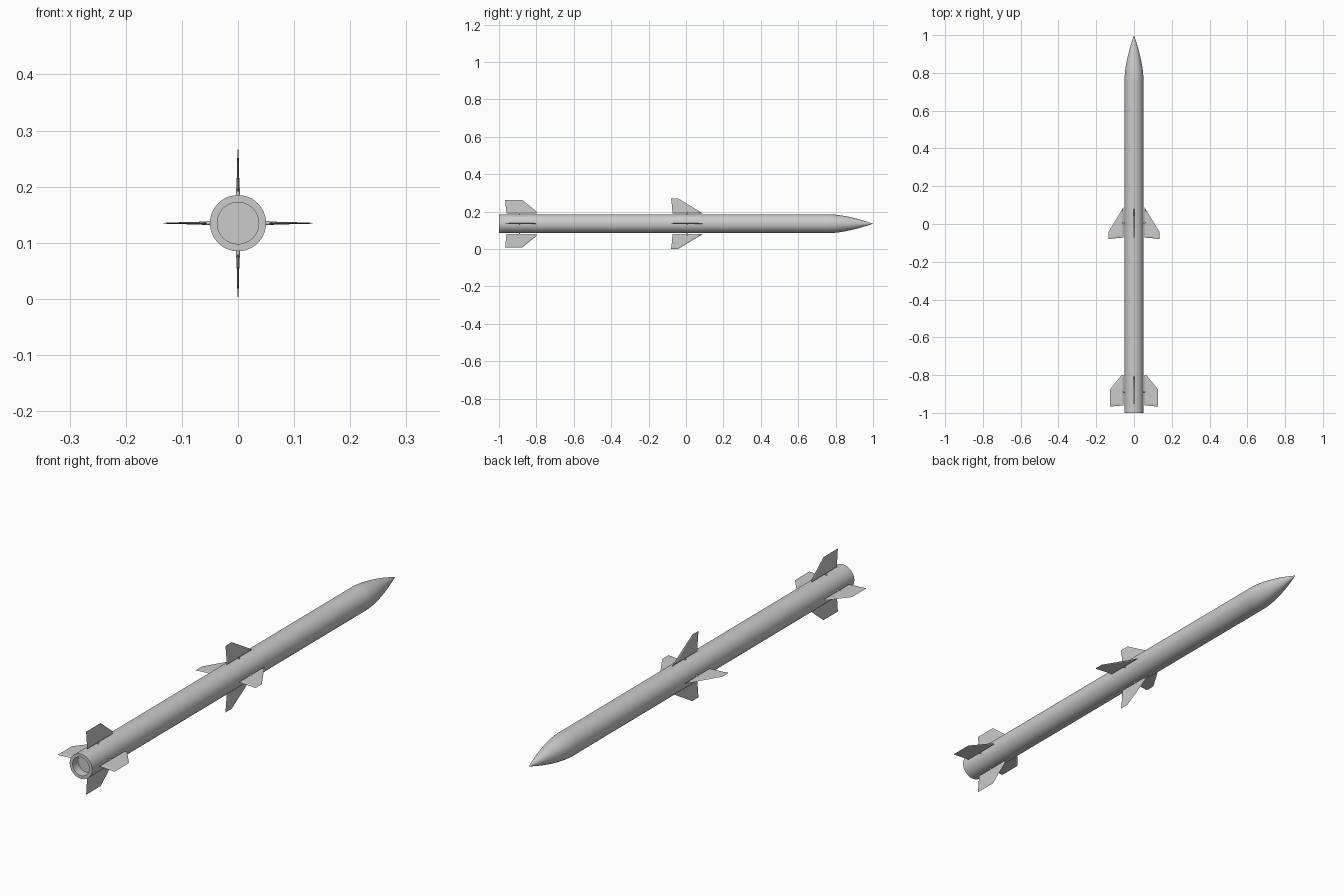
import bpy, bmesh
from math import pi, cos, sin
from mathutils import Matrix, Vector

cube = bpy.data.objects.get("Cube")
if cube:
    bpy.data.objects.remove(cube)

AXIS_Z = 0.135
RADIUS = 0.05

grey = bpy.data.materials.new("light grey")
grey.use_nodes = True
colour = (0.6, 0.6, 0.6, 1)
grey.diffuse_color = colour
grey.node_tree.nodes["Principled BSDF"].inputs["Base Color"].default_value = colour


def finish(bm, name, smooth=True):
    bmesh.ops.recalc_face_normals(bm, faces=bm.faces)
    mesh = bpy.data.meshes.new(name)
    bm.to_mesh(mesh)
    bm.free()
    mesh.materials.append(grey)
    ob = bpy.data.objects.new(name, mesh)
    bpy.context.collection.objects.link(ob)
    if smooth:
        bpy.ops.object.select_all(action="DESELECT")
        ob.select_set(True)
        bpy.context.view_layer.objects.active = ob
        bpy.ops.object.shade_smooth_by_angle(angle=0.5)
    return ob


def lathe(name, profile, segments=48):
    """Spin (y, radius) points around the long axis."""
    bm = bmesh.new()
    verts = [bm.verts.new((r, y, AXIS_Z)) for y, r in profile]
    edges = [bm.edges.new(pair) for pair in zip(verts, verts[1:])]
    bmesh.ops.spin(bm, geom=verts + edges, cent=(0, 0, AXIS_Z), axis=(0, 1, 0),
                   angle=2 * pi, steps=segments)
    bmesh.ops.remove_doubles(bm, verts=bm.verts, dist=1e-5)
    return finish(bm, name)


def fin(name, outline, thickness, turn):
    """Thin blade with bevelled edges from (radius, y) points."""
    bm = bmesh.new()
    centre = sum((Vector(p) for p in outline), Vector((0, 0))) / len(outline)
    tip = max(r for r, y in outline)
    edge = [bm.verts.new((r, y, 0)) for r, y in outline]
    for side in (1, -1):
        inner = []
        for p in outline:
            q = centre + (Vector(p) - centre) * 0.82
            t = thickness * (0.3 + 0.7 * (tip - q.x) / (tip - RADIUS))
            inner.append(bm.verts.new((q.x, q.y, side * t)))
        bm.faces.new(inner)
        n = len(edge)
        for i in range(n):
            j = (i + 1) % n
            bm.faces.new((edge[i], edge[j], inner[j], inner[i]))
    bm.transform(Matrix.Translation((0, 0, AXIS_Z)) @ Matrix.Rotation(turn, 4, "Y"))
    return finish(bm, name, smooth=False)


def pivot(name, y, turn):
    """Short shaft joining a fin to the body."""
    bm = bmesh.new()
    bmesh.ops.create_cone(bm, cap_ends=True, segments=12, radius1=0.004,
                          radius2=0.003, depth=0.02)
    place = Matrix.Translation((0, 0, AXIS_Z)) @ Matrix.Rotation(turn, 4, "Y")
    bm.transform(place @ Matrix.Translation((0.054, y, 0)) @ Matrix.Rotation(pi / 2, 4, "Y"))
    return finish(bm, name)


# Body tube with recessed exhaust
lathe("body", [(-0.965, 0), (-0.965, 0.037), (-1, 0.037), (-1, RADIUS), (0.77, RADIUS)])

# Pointed nose
steps = 14
lathe("nose", [(0.77 + 0.23 * i / steps, RADIUS * (1 - (i / steps) ** 1.6))
               for i in range(steps + 1)])

# Two sets of four fins
mid_outline = [(0.055, -0.072), (0.105, -0.076), (0.134, -0.08), (0.134, -0.04),
               (0.055, 0.09)]
tail_outline = [(0.055, -0.96), (0.127, -0.967), (0.127, -0.875), (0.066, -0.80),
                (0.055, -0.80)]
for i, place in enumerate(("left", "bottom", "right", "top")):
    turn = i * pi / 2
    fin("mid_fin_" + place, mid_outline, 0.003, turn)
    pivot("mid_fin_pivot_" + place, 0.005, turn)
    fin("tail_fin_" + place, tail_outline, 0.003, turn)
    pivot("tail_fin_pivot_" + place, -0.89, turn)
